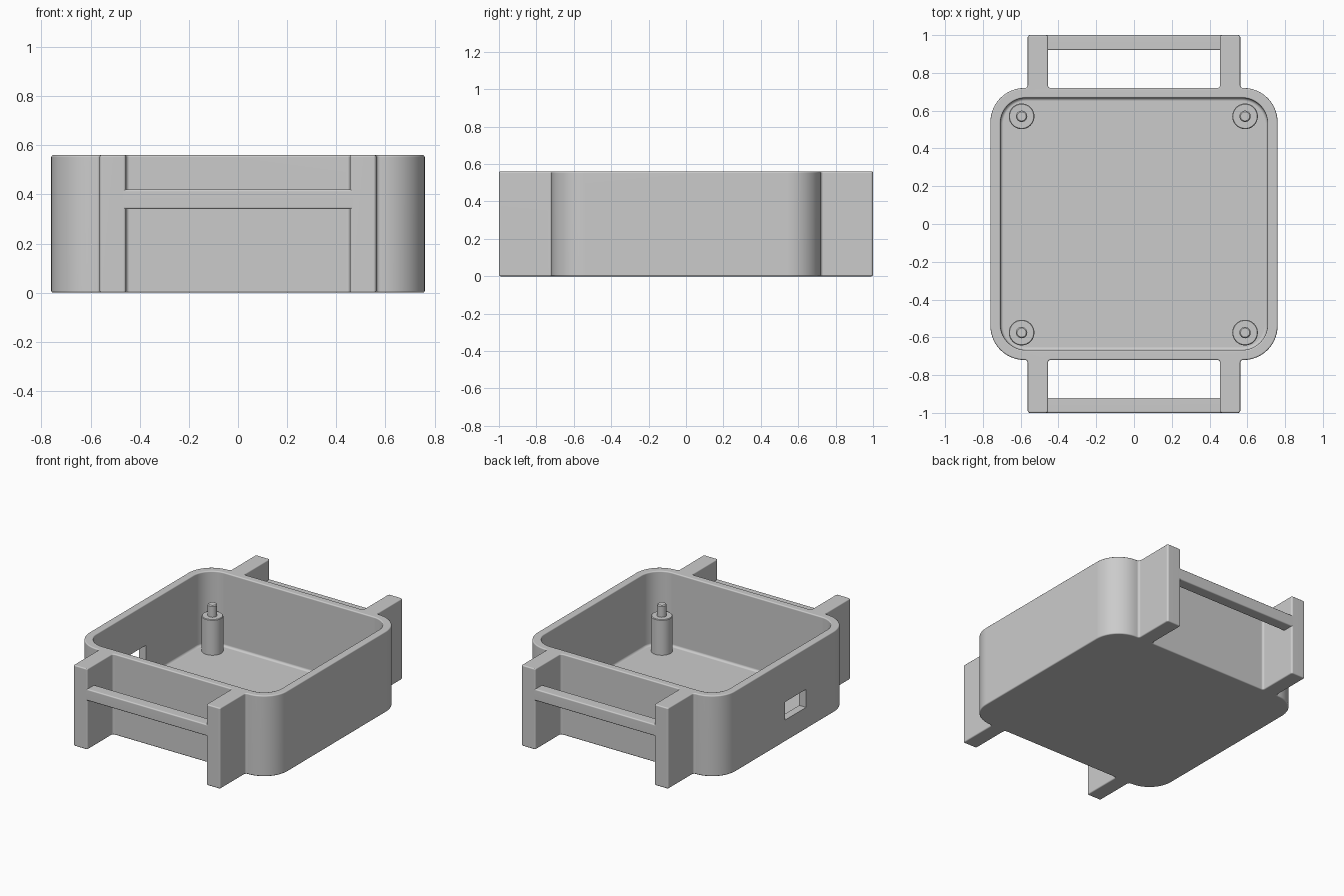
import bpy, bmesh, math
from mathutils import Vector

cube = bpy.data.objects.get("Cube")
if cube:
    bpy.data.objects.remove(cube)

HEIGHT, HX, HY = 0.56, 0.76, 0.72      # case height and half sizes
WALL, FLOOR, EDGE, FILLET = 0.053, 0.05, 0.008, 0.016
LUG_IN, LUG_OUT = 0.455, 0.563

grey = bpy.data.materials.new("plastic grey")
grey.use_nodes = True
color = (0.6, 0.6, 0.6, 1)
grey.diffuse_color = color
grey.node_tree.nodes["Principled BSDF"].inputs["Base Color"].default_value = color


def rounded(corners):
    """Round each (x, y, radius) corner of a closed outline."""
    pts = []
    for i, (x, y, r) in enumerate(corners):
        p = Vector((x, y))
        a = (Vector(corners[i - 1][:2]) - p).normalized()
        b = (Vector(corners[(i + 1) % len(corners)][:2]) - p).normalized()
        n = 14 if r > 0.05 else 4
        centre = p + (a + b) * r
        for k in range(n + 1):
            t = k / n * math.pi / 2
            pts.append(centre - b * r * math.cos(t) - a * r * math.sin(t))
    return pts


def arc(steps):
    """Rise and run of a quarter round, from (0, 1) to (1, 0)."""
    angles = [k / steps * math.pi / 2 for k in range(steps + 1)]
    return [(math.sin(t), math.cos(t)) for t in angles]


def make(name, bm):
    mesh = bpy.data.meshes.new(name)
    bm.to_mesh(mesh)
    bm.free()
    mesh.materials.append(grey)
    obj = bpy.data.objects.new(name, mesh)
    bpy.context.collection.objects.link(obj)
    return obj


def loft(name, loops):
    """Skin a stack of (outline, z) loops and cap both ends."""
    bm = bmesh.new()
    rings = [[bm.verts.new((p.x, p.y, z)) for p in pts] for pts, z in loops]
    for lo, hi in zip(rings, rings[1:]):
        for i in range(len(lo)):
            bm.faces.new((lo[i - 1], lo[i], hi[i], hi[i - 1]))
    bm.faces.new(rings[0][::-1])
    bm.faces.new(rings[-1])
    bmesh.ops.recalc_face_normals(bm, faces=bm.faces)
    return make(name, bm)


def box(name, lo, hi):
    bm = bmesh.new()
    bmesh.ops.create_cube(bm, size=1)
    lo, hi = Vector(lo), Vector(hi)
    for v in bm.verts:
        v.co = (lo + hi) / 2 + v.co * (hi - lo)
    return make(name, bm)


def cut(obj, cutter):
    m = obj.modifiers.new("cut", 'BOOLEAN')
    m.operation, m.solver, m.object = 'DIFFERENCE', 'EXACT', cutter
    cutter.hide_render = True


def finish(obj):
    bpy.ops.object.select_all(action='DESELECT')
    obj.select_set(True)
    bpy.context.view_layer.objects.active = obj
    bpy.ops.object.convert(target='MESH')
    bpy.ops.object.shade_smooth_by_angle(angle=math.radians(35))
    w = obj.modifiers.new("even_shading", 'WEIGHTED_NORMAL')
    w.keep_sharp = True


# Case body with four strap lugs, one outline that shrinks at both rims
def case_outline(e):
    quarter = [(HX - e, HY - e, 0.18 - e), (LUG_OUT - e, HY - e, 0.014 + e),
               (LUG_OUT - e, 1 - e, 0.012 - e), (LUG_IN + e, 1 - e, 0.012 - e),
               (LUG_IN + e, HY - e, 0.014 + e)]
    half = quarter + [(-x, y, r) for x, y, r in quarter[::-1]]
    return rounded(half + [(-x, -y, r) for x, y, r in half])


rim = [(case_outline(EDGE * (1 - s)), EDGE * (1 - c)) for s, c in arc(3)]
case = loft("watch_case", rim + [(pts, HEIGHT - z) for pts, z in rim[::-1]])


# Cavity with a rounded floor edge and softened rim
def cavity_outline(grow):
    x, y, r = HX - WALL + grow, HY - WALL + grow, 0.135 + grow
    return rounded([(x, y, r), (-x, y, r), (-x, -y, r), (x, -y, r)])


levels = [(cavity_outline(FILLET * (s - 1)), FLOOR + FILLET * (1 - c)) for s, c in arc(4)]
levels += [(cavity_outline(EDGE * (1 - c)), HEIGHT - EDGE * (1 - s)) for s, c in arc(3)]
levels.append((cavity_outline(EDGE), HEIGHT + 0.1))
cavity = loft("cavity_cutter", levels)
cut(case, cavity)

# Port opening through the right wall
port = box("port_cutter", (-HX - 0.1, -0.23, 0.15), (-HX + 0.12, 0, 0.275))
cut(case, port)
finish(case)
for helper in (cavity, port):
    bpy.data.objects.remove(helper)

# Strap bars between the lugs
for name, s in (("front_strap_bar", -1), ("back_strap_bar", 1)):
    ys = sorted((s * 0.92, s))
    bar = box(name, (-LUG_IN - 0.02, ys[0], 0.34), (LUG_IN + 0.02, ys[1], 0.42))
    m = bar.modifiers.new("soft_edges", 'BEVEL')
    m.width, m.segments = EDGE, 3
    finish(bar)

# Standoff posts with locating pegs, turned from one profile
profile = [(0.068, FLOOR - 0.01), (0.068, 0.292), (0.064, 0.296),
           (0.03, 0.296), (0.03, 0.37), (0.024, 0.376)]
for sx, x in (("right", -0.595), ("left", 0.588)):
    for sy, y in (("front", -0.575), ("back", 0.57)):
        loops = [([Vector((x + r * math.cos(a * math.tau / 32),
                           y + r * math.sin(a * math.tau / 32))) for a in range(32)], z)
                 for r, z in profile]
        finish(loft(f"{sy}_{sx}_post", loops))
